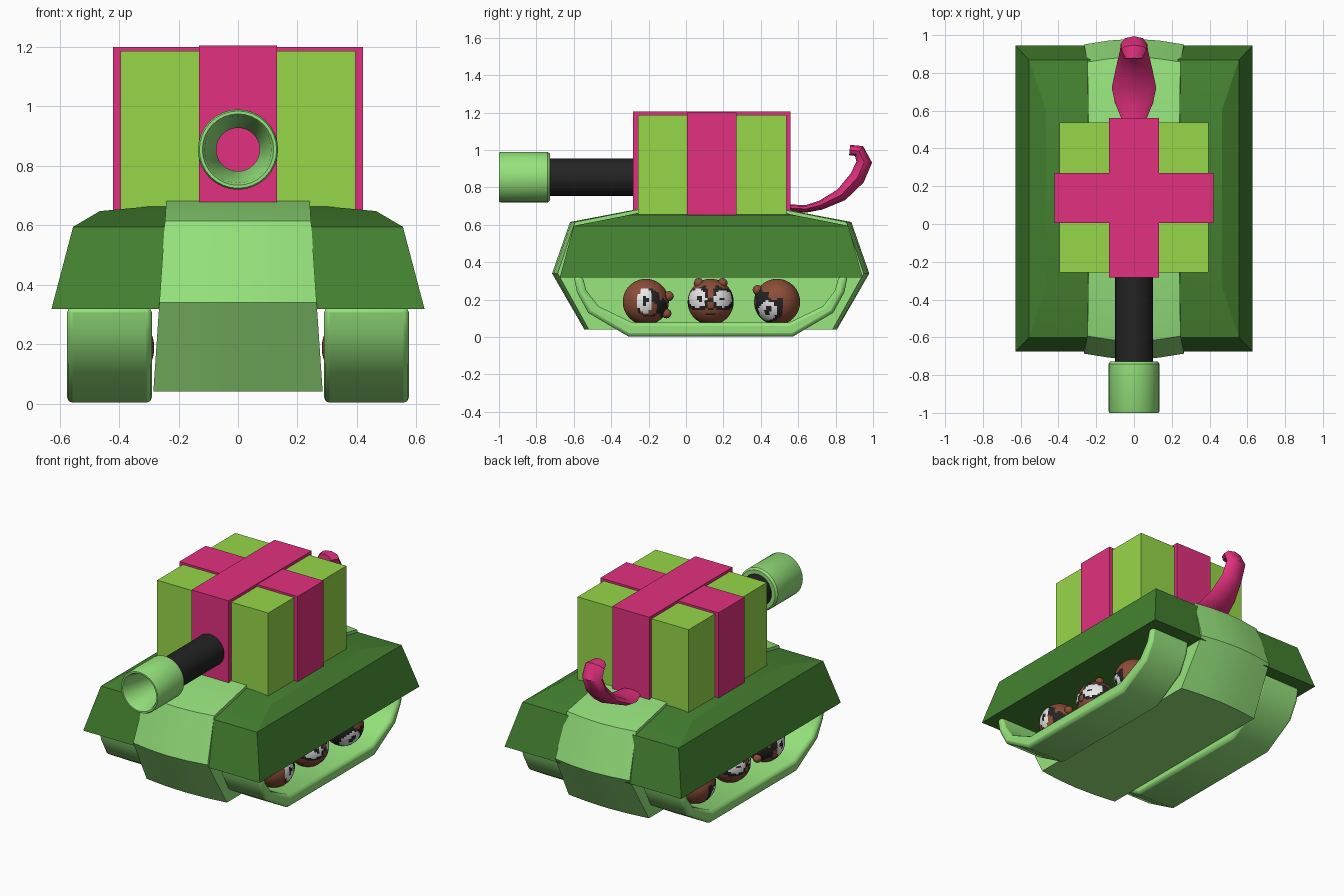
import bpy, bmesh, math
from mathutils import Vector

if "Cube" in bpy.data.objects:
    bpy.data.objects.remove(bpy.data.objects["Cube"])


def mat(name, rgb):
    m = bpy.data.materials.new(name)
    m.diffuse_color = (*rgb, 1)
    m.use_nodes = True
    m.node_tree.nodes["Principled BSDF"].inputs["Base Color"].default_value = m.diffuse_color
    return m


LIGHT = mat("light green", (0.30, 0.76, 0.20))
DARK = mat("dark green", (0.058, 0.22, 0.03))
LIME = mat("lime", (0.31, 0.68, 0.065))
PINK = mat("pink", (0.76, 0.03, 0.21))
BLACK = mat("black", (0.017, 0.017, 0.017))
BROWN = mat("brown", (0.26, 0.075, 0.04))
WHITE = mat("white", (0.85, 0.85, 0.85))


def finish(name, bm, mats, angle=30, bevel=0):
    bmesh.ops.recalc_face_normals(bm, faces=bm.faces[:])
    me = bpy.data.meshes.new(name)
    bm.to_mesh(me)
    bm.free()
    for m in mats:
        me.materials.append(m)
    ob = bpy.data.objects.new(name, me)
    bpy.context.collection.objects.link(ob)
    if bevel:
        b = ob.modifiers.new("rounding", 'BEVEL')
        b.width, b.segments, b.limit_method = bevel, 2, 'ANGLE'
        b.angle_limit = math.radians(50)
    bpy.ops.object.select_all(action='DESELECT')
    ob.select_set(True)
    bpy.context.view_layer.objects.active = ob
    bpy.ops.object.shade_smooth_by_angle(angle=math.radians(angle))
    return ob


def loft(name, rings, m, angle=30, bevel=0, closed=False):
    """Skin a list of equal-length point rings; cap the ends unless closed."""
    bm = bmesh.new()
    vs = [[bm.verts.new(p) for p in r] for r in rings]
    n = len(vs[0])
    pairs = list(zip(vs, vs[1:])) + ([(vs[-1], vs[0])] if closed else [])
    for a, b in pairs:
        for i in range(n):
            j = (i + 1) % n
            bm.faces.new((a[i], a[j], b[j], b[i]))
    if not closed:
        bm.faces.new(vs[0])
        bm.faces.new(vs[-1])
    return finish(name, bm, [m], angle, bevel)


def box(name, x, y0, y1, z0, z1, m):
    rings = [[(-x, y0, z), (x, y0, z), (x, y1, z), (-x, y1, z)] for z in (z0, z1)]
    return loft(name, rings, m)


def lathe(name, profile, m):
    """Revolve a closed (radius, y) profile about the barrel axis."""
    n = 32
    rings = []
    for k in range(n):
        a = 2 * math.pi * k / n
        rings.append([(r * math.cos(a), y, 0.855 + r * math.sin(a)) for r, y in profile])
    return loft(name, rings, m, closed=True)


# Central hull: side profile, crowned and narrowing upward
YC = 0.132
half = [(0.675, 0.04), (0.848, 0.34), (0.752, 0.615), (0.40, 0.682)]
prof = [(YC - d, z) for d, z in half] + [(YC + d, z) for d, z in reversed(half)]
rings = []
for t, s in ((-1, 0.965), (-0.5, 0.99), (0, 1), (0.5, 0.99), (1, 0.965)):
    rings.append([(t * (0.285 - 0.068 * (z - 0.04)), YC + (y - YC) * s, z) for y, z in prof])
loft("hull", rings, LIGHT, 25)

# Sloped upper armour covering both tracks
rings = []
for x, y0, y1, z in ((0.628, -0.675, 0.945, 0.318), (0.555, -0.60, 0.868, 0.595),
                     (0.465, -0.33, 0.60, 0.648), (0.28, -0.25, 0.52, 0.665)):
    rings.append([(-x, y0, z), (x, y0, z), (x, y1, z), (-x, y1, z)])
loft("upper_armour", rings, DARK, 20)

# U-shaped track bands
outer = [(0.732, 0.325), (0.715, 0.24), (0.655, 0.13), (0.44, 0.003)]
inner = [(0.42, 0.078), (0.60, 0.165), (0.665, 0.25), (0.685, 0.325)]
band = ([(YC - d, z) for d, z in outer] + [(YC + d, z) for d, z in reversed(outer)]
        + [(YC + d, z) for d, z in reversed(inner)][::1])
band = ([(YC - d, z) for d, z in outer] + [(YC + d, z) for d, z in reversed(outer)]
        + [(YC + d, z) for d, z in reversed(inner)] + [(YC - d, z) for d, z in inner])
for s, side in ((1, "right"), (-1, "left")):
    loft(side + "_track", [[(s * x, y, z) for y, z in band] for x in (0.29, 0.575)],
         LIGHT, 40, 0.018)

# Gift-box turret with crossed ribbon
box("turret_box", 0.395, -0.257, 0.537, 0.65, 1.187, LIME)
box("ribbon_across", 0.42, 0.005, 0.27, 0.65, 1.2, PINK)
box("ribbon_along", 0.132, -0.283, 0.56, 0.65, 1.205, PINK)

# Gun barrel and flared hollow muzzle
lathe("barrel", [(0.1, -0.27), (0.1, -0.74), (0.073, -0.74), (0.073, -0.27)], BLACK)
lathe("muzzle", [(0.125, -0.727), (0.135, -0.74), (0.135, -0.99), (0.13, -1.0),
                 (0.12, -1.0), (0.112, -0.985), (0.073, -0.75), (0.073, -0.727)], LIGHT)

# Curled ribbon tail: (y, z, half width, half thickness)
tail = [(0.54, 0.69, 0.06, 0.02), (0.64, 0.685, 0.10, 0.02), (0.72, 0.705, 0.118, 0.025),
        (0.83, 0.76, 0.095, 0.035), (0.915, 0.85, 0.075, 0.042), (0.953, 0.935, 0.07, 0.042),
        (0.925, 0.995, 0.068, 0.034), (0.875, 1.0, 0.045, 0.028)]
rings = []
for i, (y, z, w, t) in enumerate(tail):
    a, b = tail[max(i - 1, 0)], tail[min(i + 1, len(tail) - 1)]
    d = Vector((0, b[0] - a[0], b[1] - a[1])).normalized()
    nrm = Vector((0, -d.z, d.y))
    rings.append([Vector((w * math.cos(q), y, z)) + nrm * t * math.sin(q)
                  for q in (k * math.pi / 4 for k in range(8))])
loft("ribbon_tail", rings, PINK, 45)

# Round animal-head wheels: marks are (material, dy, dz, ry, rz) ellipses,
# later marks lie on top; ears are offsets in units of the radius
R = 0.123
heads = {
    "front": (-0.215, [(2, 0.12, -0.05, 0.55, 0.62), (0, 0.12, -0.28, 0.38, 0.3),
                       (2, 0.75, -0.3, 0.2, 0.45), (1, -0.03, 0.05, 0.33, 0.55),
                       (2, -0.02, 0.05, 0.09, 0.25)],
              [(1.0, 0.25), (0.9, -0.5)]),
    "middle": (0.132, [(2, -0.55, 0.1, 0.5, 0.48), (2, 0.55, 0.1, 0.5, 0.48),
                       (2, -0.3, 0.4, 0.2, 0.3), (2, 0.3, 0.4, 0.2, 0.3),
                       (1, -0.57, 0.16, 0.38, 0.4), (1, 0.55, 0.14, 0.38, 0.36),
                       (2, -0.48, 0.14, 0.08, 0.14), (2, 0.5, 0.12, 0.12, 0.08),
                       (2, 0, -0.3, 0.13, 0.08), (2, 0, -0.52, 0.22, 0.05)],
               [(-0.52, 0.82), (0.52, 0.82)]),
    "rear": (0.487, [(2, -0.32, -0.2, 0.62, 0.66), (2, -0.8, 0.3, 0.2, 0.3),
                     (1, -0.4, -0.38, 0.4, 0.43), (2, -0.4, -0.36, 0.12, 0.22),
                     (0, -0.1, 0.3, 0.25, 0.2)],
             [(-0.85, 0.52)]),
}
for s, side in ((1, "right"), (-1, "left")):
    for label, (cy, marks, ears) in heads.items():
        c = Vector((s * 0.405, cy, 0.188))
        bm = bmesh.new()
        bmesh.ops.create_uvsphere(bm, u_segments=48, v_segments=36, radius=R)
        for f in bm.faces:
            p = f.calc_center_median() / R
            if p.x * s > 0:
                for m, dy, dz, ry, rz in marks:
                    if ((p.y - dy) / ry) ** 2 + ((p.z - dz) / rz) ** 2 < 1:
                        f.material_index = m
        for ey, ez in ears:
            new = bmesh.ops.create_icosphere(bm, subdivisions=2, radius=0.027)["verts"]
            bmesh.ops.translate(bm, verts=new, vec=(s * 0.03, ey * R, ez * R))
        bmesh.ops.translate(bm, verts=bm.verts[:], vec=c)
        finish(f"{side}_{label}_wheel_head", bm, [BROWN, WHITE, BLACK], 60)
